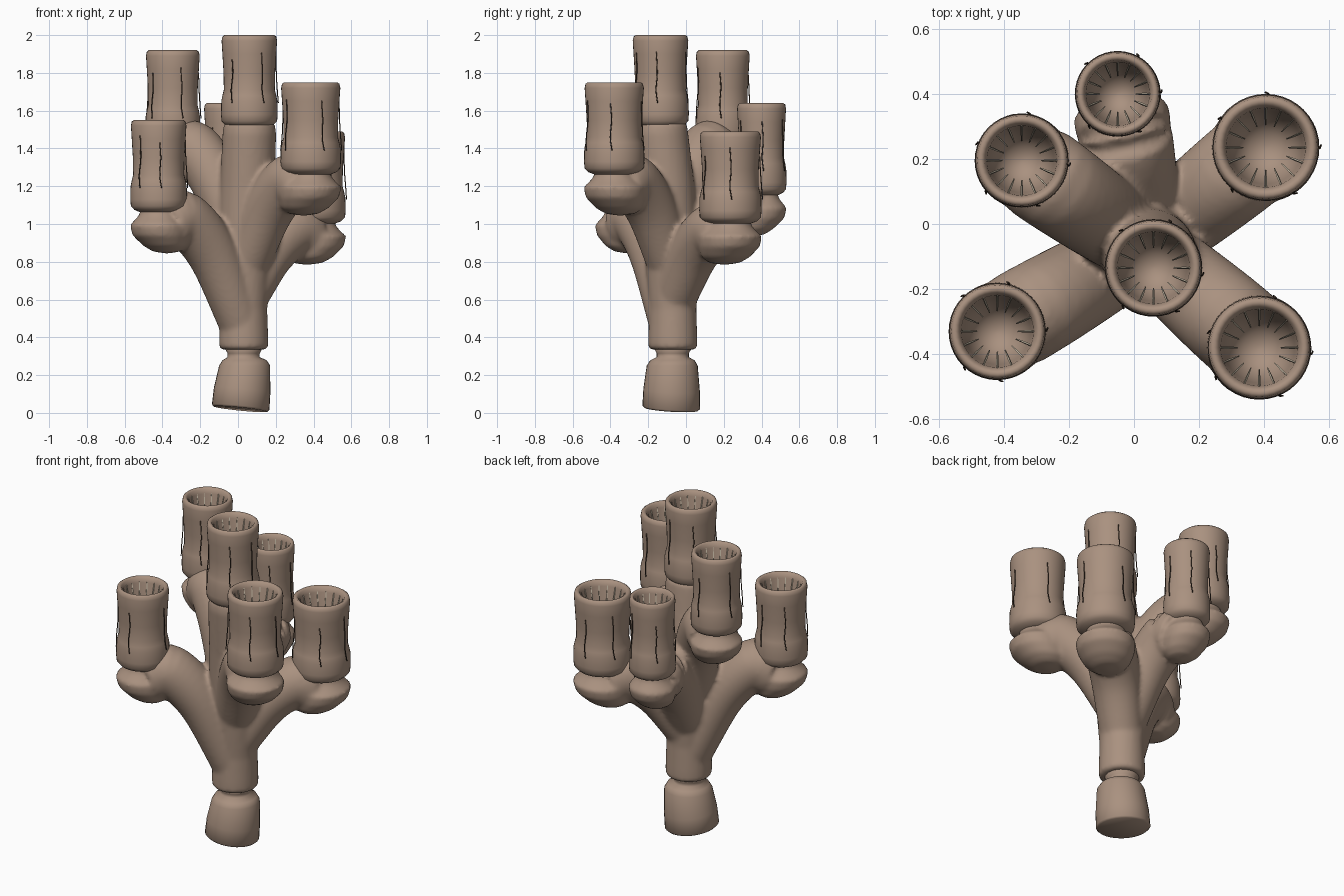
import bpy, bmesh, math, random
from mathutils import Vector

random.seed(4)
if "Cube" in bpy.data.objects:
    bpy.data.objects.remove(bpy.data.objects["Cube"], do_unlink=True)
UP = Vector((0, 0, 1))


def material(name, color):
    m = bpy.data.materials.new(name)
    m.use_nodes = True
    m.diffuse_color = color
    m.node_tree.nodes["Principled BSDF"].inputs["Base Color"].default_value = color
    return m


flesh = material("dusty brown", (0.40, 0.285, 0.215, 1))
pale = material("pale sand", (0.60, 0.52, 0.40, 1))
dark = material("dark brown", (0.07, 0.045, 0.03, 1))


def rings(bm, stations, segs=32):
    """Skin a row of circles given as (centre, radius, axis), closed at both ends."""
    loops = []
    for c, r, axis in stations:
        a = axis.normalized()
        u = Vector((0, 1, 0)).cross(a)
        if u.length < 0.2:
            u = Vector((1, 0, 0)).cross(a)
        u.normalize()
        v = a.cross(u)
        loops.append([bm.verts.new(c + r * (u * math.cos(t) + v * math.sin(t)))
                      for t in (math.tau * i / segs for i in range(segs))])
    for p, q in zip(loops, loops[1:]):
        for i in range(segs):
            j = (i + 1) % segs
            bm.faces.new((p[i], p[j], q[j], q[i]))
    bm.faces.new(loops[0][::-1])
    bm.faces.new(loops[-1])


def sweep(bm, points, radii, segs=32):
    """Rings square to a path."""
    last = len(points) - 1
    rings(bm, [(p, r, points[min(i + 1, last)] - points[max(i - 1, 0)])
               for i, (p, r) in enumerate(zip(points, radii))], segs)


def finish(bm, name, mat, smooth=True):
    bmesh.ops.recalc_face_normals(bm, faces=bm.faces)
    me = bpy.data.meshes.new(name)
    bm.to_mesh(me)
    bm.free()
    me.materials.append(mat)
    for f in me.polygons:
        f.use_smooth = smooth
    ob = bpy.data.objects.new(name, me)
    bpy.context.collection.objects.link(ob)
    return ob


def smooth_path(pts, steps=6):
    """Catmull-Rom path through a few points."""
    ext = [2 * pts[0] - pts[1]] + pts + [2 * pts[-1] - pts[-2]]
    out = []
    for a, b, c, d in zip(ext, ext[1:], ext[2:], ext[3:]):
        for k in range(steps):
            t = k / steps
            out.append(0.5 * (2 * b + (c - a) * t + (2 * a - 5 * b + 4 * c - d) * t**2
                              + (3 * b - a - 3 * c + d) * t**3))
    return out + [pts[-1]]


# name: x, y, top height, radius, fork height (None for the central tube)
TUBES = {
    "center": (0.06, -0.135, 2.0, 0.15, None),
    "back": (-0.05, 0.40, 1.64, 0.132, 0.65),
    "back_right": (-0.345, 0.195, 1.92, 0.145, 0.80),
    "back_left": (0.405, 0.235, 1.49, 0.165, 0.60),
    "front_right": (-0.42, -0.33, 1.55, 0.15, 0.45),
    "front_left": (0.385, -0.38, 1.75, 0.16, 0.75),
}
# (radius factor, depth below the rim)
CUP = [(0.62, 0.49), (0.86, 0.475), (0.98, 0.455), (1.0, 0.42), (0.99, 0.35),
       (0.95, 0.32), (0.90, 0.29), (0.91, 0.2), (0.95, 0.1), (0.98, 0.03),
       (0.95, 0.008), (0.88, 0.0), (0.79, 0.008), (0.74, 0.035), (0.68, 0.12),
       (0.55, 0.21), (0.3, 0.26), (0.05, 0.27)]
# (radius factor, depth, inward shift)
KNOB = [(0.6, 0.44, 0), (0.68, 0.5, 0), (0.85, 0.53, 0), (1.02, 0.555, 0),
        (0.98, 0.61, 0.01), (0.78, 0.665, 0.04), (0.5, 0.695, 0.05), (0.1, 0.705, 0.05)]

# Stalk, branches and elbow knobs fused into one body
body = bmesh.new()
axis = Vector((0.03, -0.07, 0))
stem = [(0.03, -0.07, 0.335, 0.11), (0.03, -0.07, 0.345, 0.13), (0.03, -0.07, 0.4, 0.13),
        (0.03, -0.07, 0.55, 0.125), (0.03, -0.07, 0.8, 0.145), (0.05, -0.1, 1.2, 0.145),
        (0.06, -0.13, 1.48, 0.142), (0.06, -0.13, 1.53, 0.135), (0.06, -0.135, 1.55, 0.1),
        (0.06, -0.135, 1.6, 0.1)]
rings(body, [(Vector(s[:3]), s[3], UP) for s in stem])
for x, y, top, r, fork in TUBES.values():
    if fork is None:
        continue
    pos = Vector((x, y, 0))
    out = (pos - axis).normalized()
    end = top - 0.525
    marks = [(0, fork), (0.36, fork + 0.68 * (end - fork)), (0.7, end), (0.88, end - 0.03)]
    path = smooth_path([axis.lerp(pos, t) + UP * z for t, z in marks])
    n = len(path) - 1
    sweep(body, path, [0.12 + 0.028 * math.sin(math.pi * 0.6 * i / n) for i in range(n + 1)])
    rings(body, [(pos - out * s + UP * (top - d), r * f, UP) for f, d, s in KNOB])
stalk = finish(body, "branching_stalk", flesh)
remesh = stalk.modifiers.new("fuse", "REMESH")
remesh.mode = "VOXEL"
remesh.voxel_size = 0.013
remesh.use_smooth_shade = True
soften = stalk.modifiers.new("soften", "SMOOTH")
soften.factor = 0.5
soften.iterations = 5

# Tilted foot with a narrow neck
foot = bmesh.new()
tilt = Vector((0.1, 0.06, 1))
rings(foot, [(Vector(c), r, a) for c, r, a in [
    ((0.014, -0.078, 0.020), 0.143, tilt), ((0.014, -0.078, 0.030), 0.153, tilt),
    ((0.022, -0.076, 0.12), 0.150, tilt), ((0.035, -0.073, 0.25), 0.135, UP),
    ((0.035, -0.072, 0.278), 0.118, UP), ((0.03, -0.07, 0.295), 0.085, UP),
    ((0.03, -0.07, 0.315), 0.085, UP), ((0.03, -0.07, 0.36), 0.11, UP)]])
finish(foot, "foot", flesh)

# Open tubes with inner ribs and loose outer strands
for name, (x, y, top, r, fork) in TUBES.items():
    base = Vector((x, y, top))

    def at(angle, f, d):
        return base + Vector((r * f * math.cos(angle), r * f * math.sin(angle), -d))

    cup = bmesh.new()
    rings(cup, [(base - UP * d, r * f, UP) for f, d in CUP], 40)
    finish(cup, name + "_tube", flesh)

    ribs = bmesh.new()
    for i in range(16):
        a = math.tau * i / 16
        sweep(ribs, [at(a, 0.75, 0.03), at(a, 0.62, 0.12), at(a, 0.42, 0.22)],
              [0.003, 0.004, 0.002], 4)
    finish(ribs, name + "_ribs", pale, False)

    strands = bmesh.new()
    for i in range(5):
        a = math.tau * i / 5 + random.uniform(-0.3, 0.3)
        start = random.uniform(0.08, 0.14)
        sweep(strands, smooth_path([at(a, 0.95, start), at(a + 0.04, 0.96, 0.2),
                                    at(a, 1.0, 0.29), at(a + 0.06, 1.03, 0.36)], 3),
              [0.003] * 10, 5)
    finish(strands, name + "_strands", dark)
